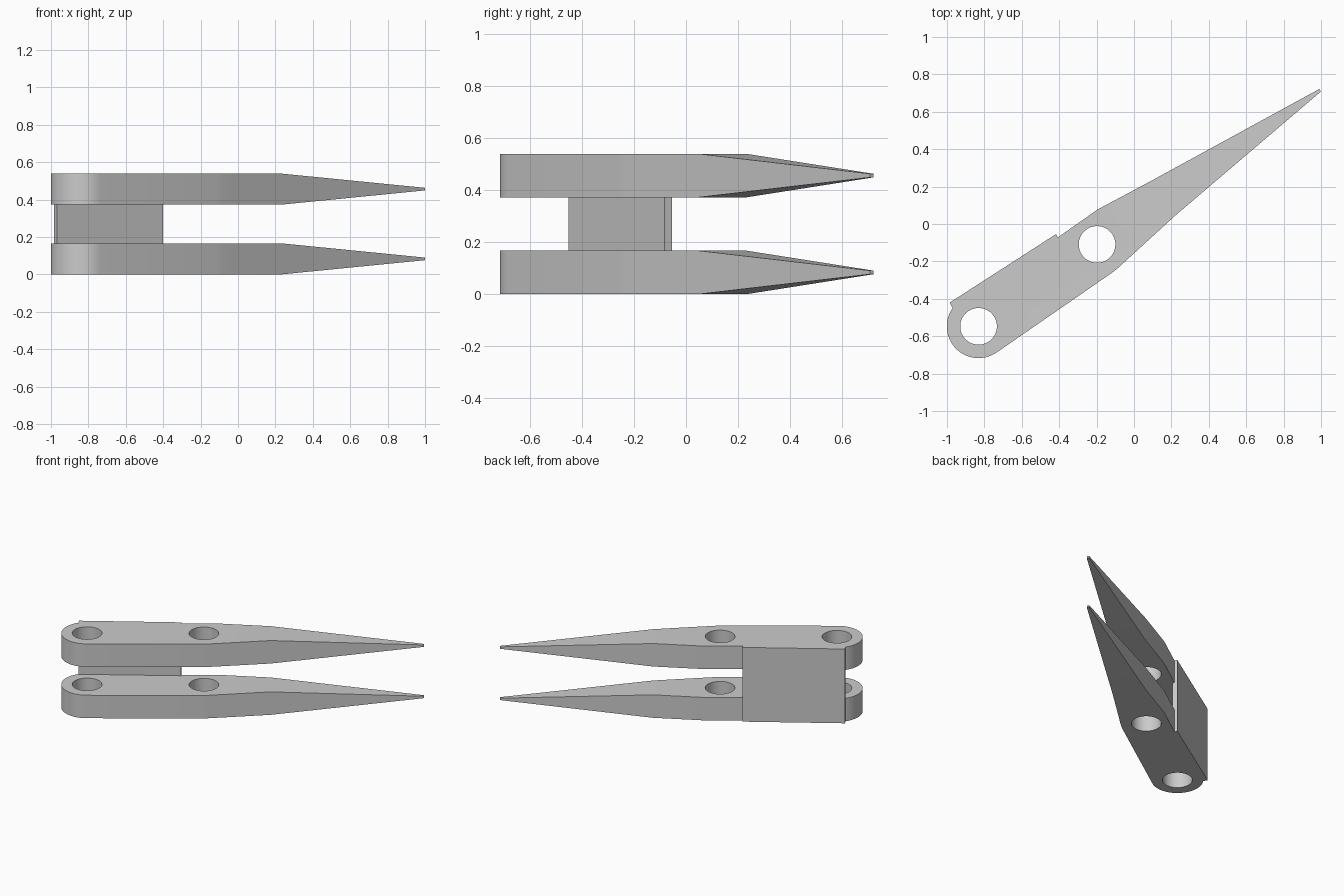
import bpy, bmesh, math
from mathutils import Matrix, Vector

if "Cube" in bpy.data.objects:
    bpy.data.objects.remove(bpy.data.objects["Cube"])

THICK, HEIGHT = 0.167, 0.54
RADIUS, HOLE = 0.17, 0.098
# Local frame: origin at the rear hole, x running toward the tip
PLACE = Matrix.Translation((-0.831, -0.547, 0)) @ Matrix.Rotation(math.radians(34.65), 4, 'Z')

gray = bpy.data.materials.new("light gray")
gray.use_nodes = True
color = (0.6, 0.6, 0.6, 1)
gray.diffuse_color = color
gray.node_tree.nodes["Principled BSDF"].inputs["Base Color"].default_value = color


def make_object(name, bm):
    bmesh.ops.recalc_face_normals(bm, faces=bm.faces)
    mesh = bpy.data.meshes.new(name)
    bm.to_mesh(mesh)
    bm.free()
    obj = bpy.data.objects.new(name, mesh)
    mesh.materials.append(gray)
    bpy.context.collection.objects.link(obj)
    return obj


def extrude_outline(points, height):
    bm = bmesh.new()
    face = bm.faces.new([bm.verts.new((x, y, 0)) for x, y in points])
    top = bmesh.ops.extrude_face_region(bm, geom=[face])
    verts = [v for v in top["geom"] if isinstance(v, bmesh.types.BMVert)]
    bmesh.ops.translate(bm, verts=verts, vec=(0, 0, height))
    bmesh.ops.recalc_face_normals(bm, faces=bm.faces)
    return bm


def make_prong(name, base):
    # Rounded rear, straight sides, then a narrowing front
    steps = 32
    arc = [math.pi * (0.5 + i / steps) for i in range(steps + 1)]
    outline = [(1.21, 0.114), (0.878, 0.152), (0.63, 0.15)]
    outline += [(RADIUS * math.cos(a), RADIUS * math.sin(a)) for a in arc]
    outline += [(0.757, -RADIUS), (0.80, -0.166), (1.21, -0.11)]
    bm = extrude_outline(outline, THICK)
    # Pointed tip drawn from the front face
    end = max(bm.faces, key=lambda f: f.calc_center_median().x)
    tip = bmesh.ops.extrude_discrete_faces(bm, faces=[end])["faces"][0]
    middle = Vector((0, 0, THICK / 2))
    for v in tip.verts:
        v.co.x = 2.22
        v.co.y = math.copysign(0.008, v.co.y)
        v.co.z = middle.z + math.copysign(0.007, v.co.z - middle.z)
    bmesh.ops.transform(bm, matrix=PLACE @ Matrix.Translation((0, 0, base)), verts=bm.verts)
    prong = make_object(name, bm)
    # Two through holes
    for i, x in enumerate((0, 0.77)):
        cut = bmesh.new()
        bmesh.ops.create_cone(cut, cap_ends=True, segments=48, radius1=HOLE, radius2=HOLE,
                              depth=2, matrix=PLACE @ Matrix.Translation((x, 0, 0)))
        cutter = make_object("hole_cutter", cut)
        cutter.hide_render = True
        mod = prong.modifiers.new("hole", 'BOOLEAN')
        mod.operation, mod.solver, mod.object = 'DIFFERENCE', 'EXACT', cutter
        bpy.context.view_layer.objects.active = prong
        bpy.ops.object.modifier_apply(modifier=mod.name)
        bpy.data.objects.remove(cutter)
    bpy.ops.object.select_all(action='DESELECT')
    prong.select_set(True)
    bpy.ops.object.shade_smooth_by_angle(angle=math.radians(30))


make_prong("lower_prong", 0)
make_prong("upper_prong", HEIGHT - THICK)

# Thin upright plate joining the two prongs at the back
plate = [(-0.968, -0.452), (-0.401, -0.083), (-0.417, -0.054), (-0.985, -0.42)]
make_object("joining_plate", extrude_outline(plate, HEIGHT))
